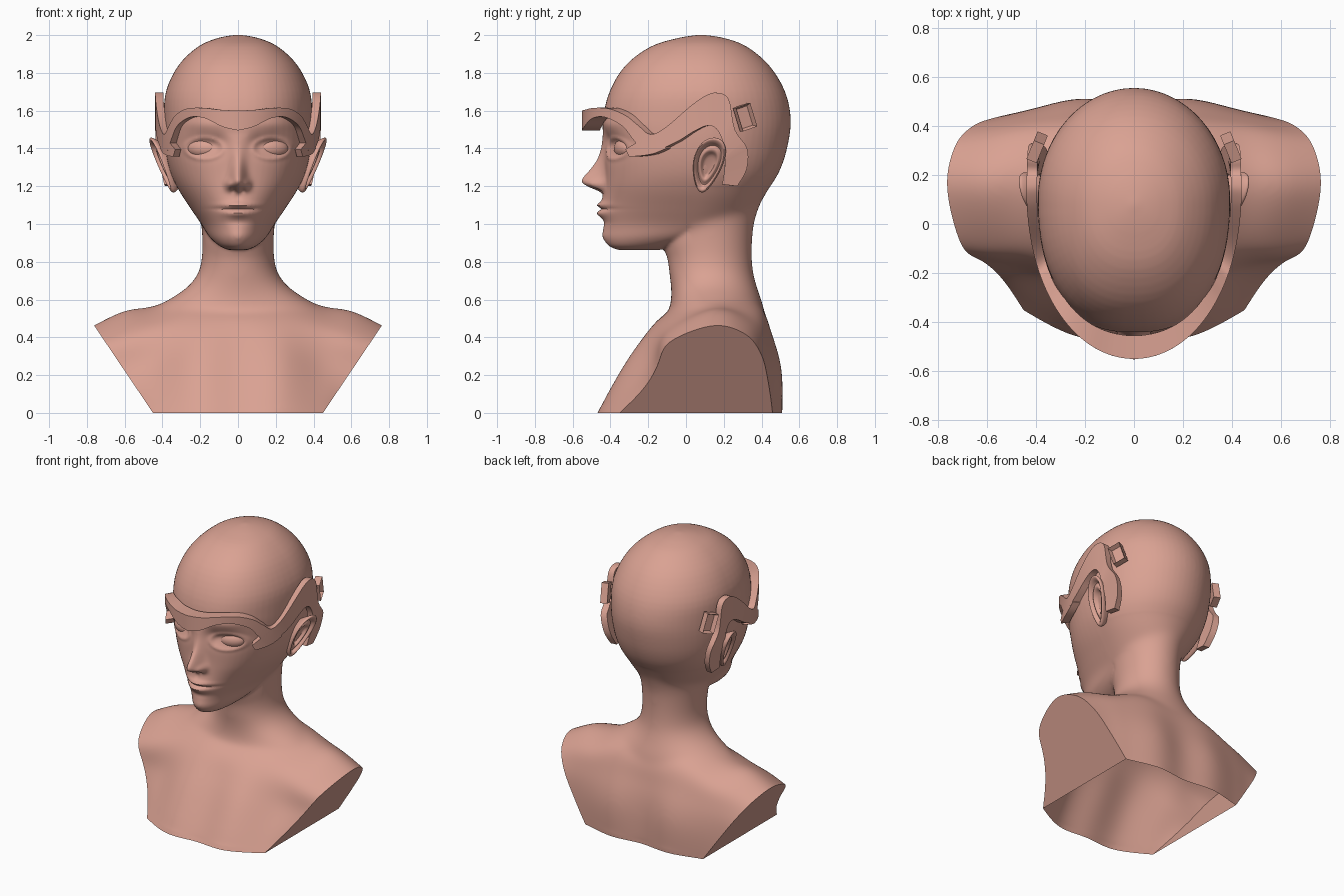
import bpy, bmesh, math
from mathutils import Vector, Matrix

if "Cube" in bpy.data.objects:
    bpy.data.objects.remove(bpy.data.objects["Cube"])

skin = bpy.data.materials.new("pink_clay")
skin.diffuse_color = (0.70, 0.36, 0.29, 1)
skin.use_nodes = True
skin.node_tree.nodes["Principled BSDF"].inputs["Base Color"].default_value = skin.diffuse_color


def spline(rows, n):
    """Catmull-Rom through rows of numbers, n steps per span."""
    out = []
    for i in range(len(rows) - 1):
        p = [rows[max(0, min(len(rows) - 1, i + k))] for k in (-1, 0, 1, 2)]
        for s in range(n):
            t = s / n
            out.append([b + 0.5 * t * (c - a + t * (2*a - 5*b + 4*c - d + t * (3*(b - c) + d - a)))
                        for a, b, c, d in zip(*p)])
    return out + [list(rows[-1])]


def loft(bm, rings):
    """Closed skin through rings of points, capped at both ends."""
    vs = [[bm.verts.new(p) for p in r] for r in rings]
    n = len(vs[0])
    for a, b in zip(vs, vs[1:]):
        for k in range(n):
            bm.faces.new((a[k], a[(k + 1) % n], b[(k + 1) % n], b[k]))
    bm.faces.new(vs[0])
    bm.faces.new(vs[-1])


def finish(name, bm, angle=35):
    me = bpy.data.meshes.new(name)
    bm.to_mesh(me)
    bm.free()
    ob = bpy.data.objects.new(name, me)
    bpy.context.collection.objects.link(ob)
    me.materials.clear()
    me.materials.append(skin)
    bpy.ops.object.select_all(action='DESELECT')
    ob.select_set(True)
    bpy.context.view_layer.objects.active = ob
    bpy.ops.object.shade_smooth_by_angle(angle=math.radians(angle))
    return ob


def mirror_x(bm):
    d = bmesh.ops.duplicate(bm, geom=bm.verts[:] + bm.edges[:] + bm.faces[:])["geom"]
    for v in d:
        if isinstance(v, bmesh.types.BMVert):
            v.co.x *= -1
    bmesh.ops.recalc_face_normals(bm, faces=bm.faces[:])


def soften(bm, test, times):
    vs = [v for v in bm.verts if test(v.co)]
    for _ in range(times):
        bmesh.ops.smooth_vert(bm, verts=vs, factor=0.5, use_axis_x=True, use_axis_y=True, use_axis_z=True)


def oval_rings(rows, full=0.0, n=4, sides=64):
    """Rows: z, front y, back y, half width, y of widest point; full = extra fullness of the front half."""
    rings = []
    for z, yf, yb, w, yc in spline(rows, n):
        p = 2 / (2 + full * max(0, min(1, (z - .95) / .25)))
        ring = []
        for k in range(sides):
            a = 2 * math.pi * k / sides
            s, c = math.sin(a), math.cos(a)
            if c > 0:
                s, c = math.copysign(abs(s) ** p, s), c ** p
            ring.append((w * s, yc - c * ((yc - yf) if c > 0 else (yb - yc)), z))
        rings.append(ring)
    return rings


# --- bust: head, neck and shoulders as overlapping lofts, fused by remeshing
bust = bmesh.new()
loft(bust, oval_rings([
    (.862, -.36, -.14, .05, -.25), (.885, -.41, -.05, .10, -.2), (.93, -.43, .12, .15, -.1),
    (1.0, -.43, .30, .195, .02), (1.08, -.43, .375, .25, .06), (1.18, -.43, .435, .315, .09),
    (1.28, -.43, .495, .36, .1), (1.40, -.435, .535, .385, .1), (1.55, -.44, .555, .392, .1),
    (1.70, -.405, .525, .382, .1), (1.84, -.32, .44, .315, .09), (1.94, -.185, .32, .21, .08),
    (1.985, -.04, .20, .105, .08), (2.002, .07, .09, .01, .08)], full=0.3))
loft(bust, oval_rings([
    (.35, -.12, .40, .50, .15), (.48, -.11, .42, .49, .15), (.56, -.085, .41, .43, .15), (.61, -.078, .395, .35, .15),
    (.67, -.08, .375, .265, .14), (.74, -.09, .357, .212, .13), (.82, -.10, .35, .192, .13), (.92, -.13, .352, .19, .13),
    (1.02, -.12, .365, .195, .13), (1.15, -.10, .41, .21, .13)]))
# shoulder sections (y, z) from chest over the top to the back, at growing x
sections = [
    (0, -.50, -.08, -.385, .13, -.245, .36, -.115, .52, .12, .59, .38, .57, .45, .40, .485, .20, .49, -.08),
    (.22, -.50, -.08, -.40, .12, -.27, .33, -.11, .51, .14, .64, .37, .58, .46, .40, .51, .20, .505, -.08),
    (.45, -.40, -.08, -.29, .10, -.19, .26, -.10, .45, .16, .565, .36, .50, .43, .36, .46, .18, .455, -.08),
    (.62, -.25, -.08, -.20, .10, -.15, .25, -.10, .40, .15, .535, .33, .46, .40, .33, .425, .18, .43, -.08),
    (.88, -.18, -.08, -.15, .1, -.11, .23, -.05, .33, .15, .40, .28, .37, .36, .29, .41, .18, .42, -.08)]
full = [[-s[0]] + list(s[1:]) for s in sections[:0:-1]] + [list(s) for s in sections]
rings = []
for row in spline(full, 8):
    pts = [(row[i], row[i + 1]) for i in range(1, 19, 2)]
    rings.append([(row[0], y, z) for y, z in spline(pts, 5)])
loft(bust, rings)
bmesh.ops.recalc_face_normals(bust, faces=bust.faces[:])
source = finish("bust_source", bust)
rm = source.modifiers.new("fuse", 'REMESH')
rm.mode = 'VOXEL'
rm.voxel_size = 0.0095
sm = source.modifiers.new("soften", 'SMOOTH')
sm.factor = 0.5
sm.iterations = 10
fused = bmesh.new()
fused.from_object(source, bpy.context.evaluated_depsgraph_get())
bpy.data.objects.remove(source)
# blend the neck into the shoulders and the skull into the nape
soften(fused, lambda c: .03 < c.z < .84 or (.03 < c.z < 1.2 and c.y > .02), 45)

# --- slanted arm cuts (closed), then the open underside
for s in (1, -1):
    cut = bmesh.ops.bisect_plane(fused, geom=fused.verts[:] + fused.edges[:] + fused.faces[:],
                                 plane_co=(s * .45, 0, 0), plane_no=(s * .46, 0, -.31), clear_outer=True)
    edges = [e for e in cut["geom_cut"] if isinstance(e, bmesh.types.BMEdge)]
    bmesh.ops.edgeloop_fill(fused, edges=edges)
bmesh.ops.recalc_face_normals(fused, faces=fused.faces[:])
bmesh.ops.bisect_plane(fused, geom=fused.verts[:] + fused.edges[:] + fused.faces[:],
                       plane_co=(0, 0, 0), plane_no=(0, 0, -1), clear_outer=True)

# --- face relief: nose ridge by height (z, forward reach, width)
nose = spline([(1.15, 0, .05), (1.168, .015, .05), (1.188, .065, .045), (1.215, .117, .042), (1.24, .122, .04),
               (1.29, .078, .036), (1.34, .040, .036), (1.40, .016, .04), (1.48, 0, .05)], 4)
# bumps: x, z, x spread, z spread, forward amount
bumps = [(.175, 1.42, .09, .055, -.036), (.10, 1.43, .04, .05, -.012),     # eye sockets
         (.19, 1.53, .12, .03, .008),                                      # brows
         (.046, 1.210, .020, .022, .035), (.024, 1.178, .012, .010, -.025),  # nostril wings, nostrils
         (0, 1.08, .11, .08, .026), (0, 1.01, .07, .018, -.008),           # mouth area
         (0, 1.100, .085, .014, .020), (0, 1.056, .070, .017, .021),       # lips
         (0, 1.080, .10, .007, -.020), (0, 1.14, .012, .02, -.006),        # lip gap, philtrum
         (0, .935, .07, .035, .012)]                                       # chin


def relief(x, z):
    d = sum(a * math.exp(-((x - cx) / sx) ** 2 - ((z - cz) / sz) ** 2) for cx, cz, sx, sz, a in bumps)
    for (z0, p0, w0), (z1, p1, w1) in zip(nose, nose[1:]):
        if z0 <= z < z1:
            t = (z - z0) / (z1 - z0)
            d += (p0 + t * (p1 - p0)) * math.exp(-(x / (w0 + t * (w1 - w0))) ** 2)
    lid = math.hypot((x - .18) / .082, (z - 1.40) / .046)
    return d + .009 * math.exp(-((lid - 1.2) / .2) ** 2)


for v in fused.verts:
    if v.co.y < -.12 and .88 < v.co.z < 1.65:
        v.co.y -= relief(abs(v.co.x), v.co.z)
soften(fused, lambda c: c.y < -.3 and .9 < c.z < 1.6, 1)
finish("bust", fused, 50)

# --- blank eyes
bm = bmesh.new()
bmesh.ops.create_uvsphere(bm, u_segments=32, v_segments=20, radius=1, matrix=Matrix.Translation((.18, -.326, 1.40))
                          @ Matrix.Rotation(math.radians(20), 4, 'Z') @ Matrix.Diagonal((.09, .05, .053, 1)))
mirror_x(bm)
finish("eyes", bm)

# --- ears: concentric egg-shaped rings (scale, outward offset)
bm = bmesh.new()
rings = []
for sc, off in spline([(.55, -.09), (.8, -.04), (.97, -.005), (1.0, .010), (.93, .018), (.82, .010), (.72, -.006),
                       (.6, .002), (.5, .0), (.36, -.018), (.1, -.022)], 3):
    ring = []
    for k in range(40):
        a = 2 * math.pi * k / 40
        u, h = math.cos(a), math.sin(a)
        y = sc * u * (.078 + .024 * h)
        z = sc * h * .145
        y += z * .22
        ring.append((.393 + z * .36 + y * .2 + off, .118 + y - off * .2, 1.312 + z))
    rings.append(ring)
loft(bm, rings)
mirror_x(bm)
finish("ears", bm)


# --- headband: ribbons wrapped on an oval plan, stations are
#     (upper angle, upper z, lower angle, lower z), angle 0 at the front
def ribbon(bm, stations, n):
    def at(a, z, inner):
        a = math.radians(a)
        rx, ry = (.394, .69 - .035 * math.cos(a) ** 4) if inner else (.437, .75)
        x = rx * math.sin(a) + .018 * max(0, math.sin(2 * a))
        return (x - max(0, 1.42 - z) * .22 * (a > 1.2), .2 - ry * math.cos(a), z)
    loft(bm, [[at(a, za, 0), at(b, zb, 0), at(b, zb, 1), at(a, za, 1)]
              for a, za, b, zb in spline(stations, n)])


bm = bmesh.new()
brow = [(0, 1.60, 0, 1.495), (12, 1.605, 10, 1.515), (24, 1.615, 22, 1.56), (36, 1.61, 33, 1.565),
        (46, 1.575, 44, 1.52), (53, 1.52, 50, 1.45), (58.7, 1.475, 57, 1.375), (65.6, 1.51, 69.7, 1.43),
        (76, 1.62, 77.7, 1.49), (82, 1.675, 83, 1.52), (87, 1.695, 86.5, 1.51), (92, 1.66, 89, 1.46),
        (94.5, 1.50, 90, 1.40), (99.5, 1.40, 90.5, 1.33), (99.3, 1.29, 90, 1.26), (95.5, 1.20, 89.3, 1.21)]
ribbon(bm, brow, 5)
ribbon(bm, [(46, 1.395, 48, 1.358), (51, 1.425, 53, 1.36), (57, 1.46, 60, 1.372), (62, 1.47, 66, 1.40)], 4)
mirror_x(bm)
finish("headband", bm)

# --- buckle loops behind the band, with a recessed window
bm = bmesh.new()
bmesh.ops.create_cube(bm, size=1, matrix=Matrix.Translation((.395, .313, 1.565))
                      @ Matrix.Rotation(math.radians(22), 4, 'Z') @ Matrix.Rotation(math.radians(18), 4, 'X')
                      @ Matrix.Diagonal((.045, .085, .13, 1)))
bm.normal_update()
side = max(bm.faces, key=lambda f: f.normal.x)
bmesh.ops.inset_region(bm, faces=[side], thickness=.016)
bmesh.ops.translate(bm, verts=side.verts[:], vec=side.normal * -.03)
mirror_x(bm)
finish("buckle_loops", bm)
